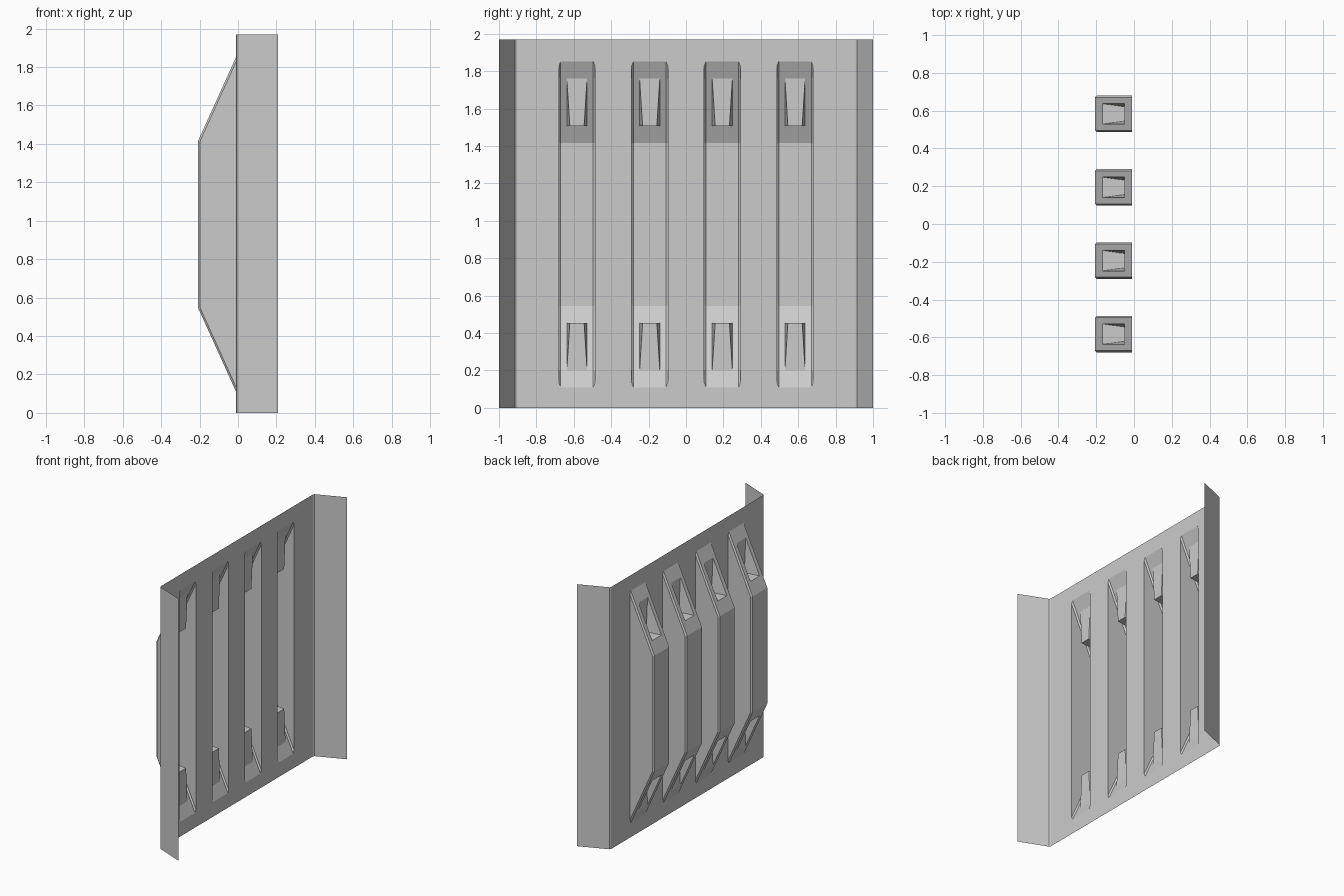
import bpy
import bmesh

cube = bpy.data.objects.get("Cube")
if cube:
    bpy.data.objects.remove(cube)

HEIGHT, MID = 1.97, 0.981
X_BACK, X_PANEL, X_FRONT = -0.207, -0.01, 0.207
RIB_CENTRES = [-0.583, -0.194, 0.194, 0.583]
HALF, CHAMFER = 0.097, 0.01
END, KNEE = 0.871, 0.436            # rib half heights at panel and at crest
SLOT_FAR, SLOT_NEAR = 0.781, 0.526  # slot half heights
SLOT_WIDE, SLOT_NARROW = 0.054, 0.038
RUN, RISE = X_PANEL - X_BACK, END - KNEE
WALL_END = END - CHAMFER * (RUN**2 + RISE**2) ** 0.5 / RUN
WALL_KNEE = KNEE - CHAMFER * 0.22

steel = bpy.data.materials.new("light grey steel")
steel.use_nodes = True
colour = (0.6, 0.6, 0.6, 1)
steel.diffuse_color = colour
steel.node_tree.nodes["Principled BSDF"].inputs["Base Color"].default_value = colour


def make_object(name, polygons, location=(0, 0, 0)):
    bm = bmesh.new()
    for points in polygons:
        bm.faces.new([bm.verts.new(p) for p in points])
    bmesh.ops.remove_doubles(bm, verts=bm.verts, dist=0.0001)
    bmesh.ops.recalc_face_normals(bm, faces=bm.faces)
    mesh = bpy.data.meshes.new(name)
    bm.to_mesh(mesh)
    bm.free()
    mesh.materials.append(steel)
    obj = bpy.data.objects.new(name, mesh)
    obj.location = location
    bpy.context.collection.objects.link(obj)


def bridge(a, b):
    """Quad between two (x, y) points over the full height."""
    return [(*a, 0), (*b, 0), (*b, HEIGHT), (*a, HEIGHT)]


# Folded sheet panel, open behind each rib
panel = []
edges = [-0.904] + [c + s * HALF for c in RIB_CENTRES for s in (-1, 1)] + [0.904]
for y0, y1 in zip(edges[::2], edges[1::2]):
    heights = [MID - WALL_END, MID + WALL_END]
    left = [0, *heights, HEIGHT]
    panel.append([(X_PANEL, y0, z) for z in left] +
                 [(X_PANEL, y1, z) for z in reversed(left)])
for c in RIB_CENTRES:
    for s, rim in ((-1, 0), (1, HEIGHT)):
        outline = [(-HALF, rim), (HALF, rim), (HALF, MID + s * WALL_END),
                   (HALF - CHAMFER, MID + s * END),
                   (CHAMFER - HALF, MID + s * END), (-HALF, MID + s * WALL_END)]
        panel.append([(X_PANEL, c + y, z) for y, z in outline])

# Angled side flanges with a small bend
for s in (-1, 1):
    fold = [(X_PANEL, s * 0.904), (X_PANEL + 0.006, s * 0.914), (X_FRONT, s)]
    panel += [bridge(fold[0], fold[1]), bridge(fold[1], fold[2])]
make_object("folded_panel", panel)


def slope_x(h):
    return X_BACK + RUN * (h - KNEE) / RISE


def rib_polygons():
    crest = [(X_PANEL, -END), (X_BACK, -KNEE), (X_BACK, KNEE), (X_PANEL, END)]
    wall = [(X_PANEL, -WALL_END), (X_BACK + CHAMFER, -WALL_KNEE),
            (X_BACK + CHAMFER, WALL_KNEE), (X_PANEL, WALL_END)]
    inner = HALF - CHAMFER
    polys = []
    # Side walls and chamfered edges
    for s in (-1, 1):
        polys.append([(x, s * HALF, z) for x, z in wall])
        for i in range(3):
            polys.append([(x, s * inner, z) for x, z in crest[i:i + 2]] +
                         [(x, s * HALF, z) for x, z in reversed(wall[i:i + 2])])
    # Flat crest
    polys.append([(X_BACK, -inner, -KNEE), (X_BACK, inner, -KNEE),
                  (X_BACK, inner, KNEE), (X_BACK, -inner, KNEE)])
    # Sloped ends, each with a wedge-shaped pocket
    for s in (-1, 1):
        def rectangle(half, near, far):
            return [(slope_x(h), y, s * h) for y, h in
                    ((-half, near), (half, near), (half, far), (-half, far))]
        outer = rectangle(inner, KNEE, END)
        slot = rectangle(SLOT_WIDE, SLOT_NEAR, SLOT_FAR)
        for i in range(4):
            j = (i + 1) % 4
            polys.append([outer[i], outer[j], slot[j], slot[i]])
        deep = [(slope_x(SLOT_FAR), y, s * SLOT_NEAR)
                for y in (-SLOT_NARROW, SLOT_NARROW)]
        polys.append([slot[0], slot[1], deep[1], deep[0]])
        polys.append([slot[3], slot[2], deep[1], deep[0]])
        polys.append([slot[0], deep[0], slot[3]])
        polys.append([slot[1], deep[1], slot[2]])
    return polys


# Four raised ribs
for n, c in enumerate(RIB_CENTRES, 1):
    make_object(f"rib_{n}", rib_polygons(), (0, c, MID))
